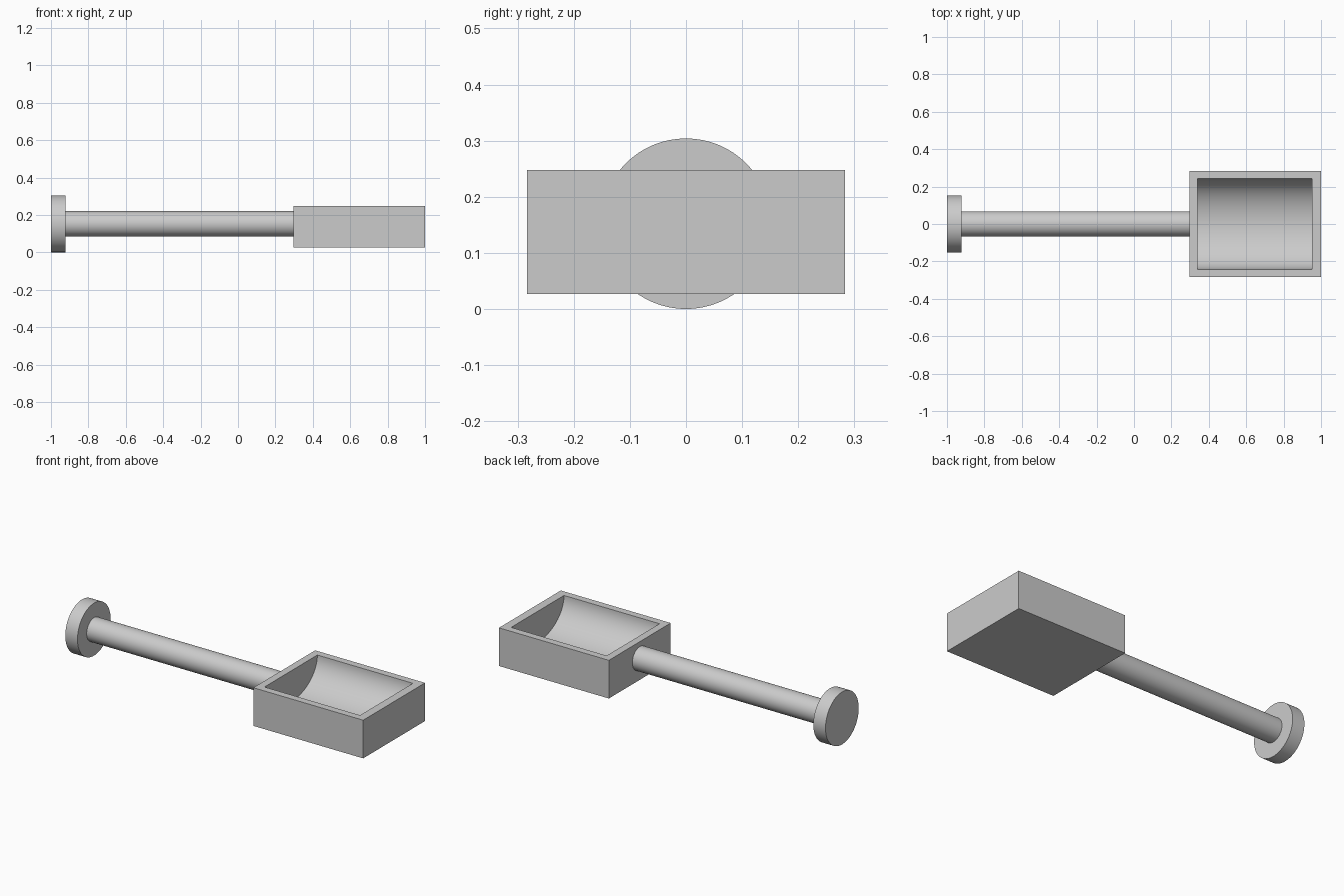
import bpy, bmesh, math
from mathutils import Matrix

cube = bpy.data.objects.get("Cube")
if cube:
    bpy.data.objects.remove(cube, do_unlink=True)

GREY = (0.6, 0.6, 0.6, 1)
mat = bpy.data.materials.new("plain grey")
mat.use_nodes = True
mat.diffuse_color = GREY
mat.node_tree.nodes["Principled BSDF"].inputs["Base Color"].default_value = GREY


def finish(name, bm):
    bmesh.ops.recalc_face_normals(bm, faces=bm.faces)
    mesh = bpy.data.meshes.new(name)
    bm.to_mesh(mesh)
    bm.free()
    obj = bpy.data.objects.new(name, mesh)
    bpy.context.collection.objects.link(obj)
    mesh.materials.append(mat)
    bpy.ops.object.select_all(action="DESELECT")
    obj.select_set(True)
    bpy.context.view_layer.objects.active = obj
    bpy.ops.object.shade_smooth_by_angle(angle=math.radians(30))
    return obj


def rod(name, x0, x1, radius, z):
    bm = bmesh.new()
    place = Matrix.Translation(((x0 + x1) / 2, 0, z)) @ Matrix.Rotation(math.pi / 2, 4, "Y")
    bmesh.ops.create_cone(bm, cap_ends=True, segments=64, radius1=radius,
                          radius2=radius, depth=x1 - x0, matrix=place)
    return finish(name, bm)


# Handle and its round end cap
AXIS = 0.152
rod("end_cap", -1, -0.922, AXIS, AXIS)
rod("handle", -0.922, 0.296, 0.068, AXIS)

# Scoop box: outer walls, rim, and a rounded trough sunk into the top
X0, X1, HALF, Z0, Z1 = 0.296, 1.0, 0.283, 0.027, 0.248
IN0, IN1, IN_HALF, DEPTH = 0.339, 0.951, 0.242, 0.18
STEPS = 48
bm = bmesh.new()


def ring(x0, x1, half, z):
    return [bm.verts.new((x, y, z)) for x, y in
            ((x0, -half), (x1, -half), (x1, half), (x0, half))]


bottom = ring(X0, X1, HALF, Z0)
top = ring(X0, X1, HALF, Z1)
rim = ring(IN0, IN1, IN_HALF, Z1)
bm.faces.new(bottom)
for i in range(4):
    j = (i + 1) % 4
    bm.faces.new((bottom[i], bottom[j], top[j], top[i]))
    bm.faces.new((top[i], top[j], rim[j], rim[i]))

# Trough arcs at both ends, joined into a curved floor
near, far = [rim[0]], [rim[1]]
for k in range(1, STEPS):
    a = math.pi * k / STEPS
    y, z = -IN_HALF * math.cos(a), Z1 - DEPTH * math.sin(a)
    near.append(bm.verts.new((IN0, y, z)))
    far.append(bm.verts.new((IN1, y, z)))
near.append(rim[3])
far.append(rim[2])
for k in range(STEPS):
    bm.faces.new((near[k], near[k + 1], far[k + 1], far[k]))
bm.faces.new(near)
bm.faces.new(far)
finish("scoop_box", bm)
